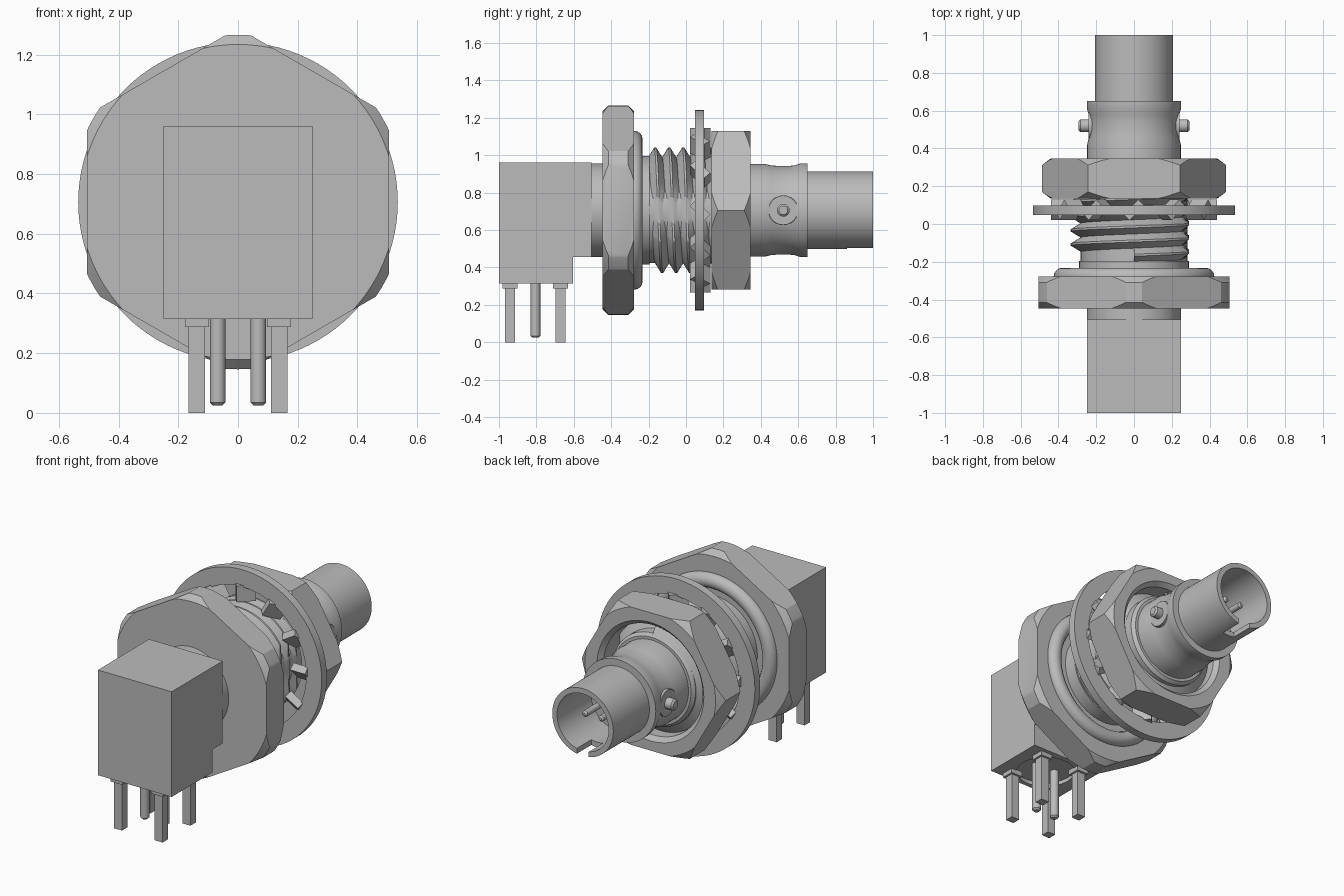
import bpy, bmesh
from math import sin, cos, pi, radians
from mathutils import Matrix, Vector

if "Cube" in bpy.data.objects:
    bpy.data.objects.remove(bpy.data.objects["Cube"])

AXIS = 0.706      # height of the connector axis

metal = bpy.data.materials.new("grey metal")
metal.use_nodes = True
GREY = (0.5, 0.5, 0.5, 1)
metal.diffuse_color = GREY
for node in metal.node_tree.nodes:
    if node.type == 'BSDF_PRINCIPLED':
        node.inputs["Base Color"].default_value = GREY


def finish(name, bm):
    bmesh.ops.recalc_face_normals(bm, faces=bm.faces[:])
    mesh = bpy.data.meshes.new(name)
    bm.to_mesh(mesh)
    bm.free()
    mesh.materials.append(metal)
    mesh.shade_smooth()
    mesh.set_sharp_from_angle(angle=radians(30))
    obj = bpy.data.objects.new(name, mesh)
    bpy.context.collection.objects.link(obj)
    return obj


def sweep(bm, rings, around, along):
    """Skin a list of vertex rings; close either direction or cap its ends."""
    n, m = len(rings), len(rings[0])
    for i in range(n if around else n - 1):
        for j in range(m if along else m - 1):
            a, b = rings[i], rings[(i + 1) % n]
            k = (j + 1) % m
            bm.faces.new((a[j], b[j], b[k], a[k]))


def lathe(name, profile, closed=False, sides=80, phase=0.0):
    """Turn (radius, y) points about the connector axis."""
    bm = bmesh.new()
    rings = []
    for i in range(sides):
        a = phase + 2 * pi * i / sides
        rings.append([bm.verts.new((r * sin(a), y, AXIS + r * cos(a))) for r, y in profile])
    sweep(bm, rings, True, closed)
    if not closed:
        bm.faces.new([ring[0] for ring in rings])
        bm.faces.new([ring[-1] for ring in rings])
    return finish(name, bm)


def box(name, x, y, z):
    bm = bmesh.new()
    bmesh.ops.create_cube(bm, size=1)
    for v in bm.verts:
        v.co = [lo + (c + 0.5) * (hi - lo) for c, (lo, hi) in zip(v.co, (x, y, z))]
    return finish(name, bm)


def rod(name, start, direction, length, radius, bevel=0.01):
    """Round pin with a chamfered tip."""
    bm = bmesh.new()
    turn = Vector(direction).to_track_quat('Z', 'Y').to_matrix()
    rings = []
    for i in range(24):
        a = 2 * pi * i / 24
        rings.append([bm.verts.new(Vector(start) + turn @ Vector((r * cos(a), r * sin(a), h)))
                      for r, h in ((radius, 0), (radius, length - bevel), (radius - bevel, length))])
    sweep(bm, rings, True, False)
    bm.faces.new([ring[0] for ring in rings])
    bm.faces.new([ring[-1] for ring in rings])
    return finish(name, bm)


def carve(obj, cutter, operation):
    mod = obj.modifiers.new("cut", 'BOOLEAN')
    mod.object, mod.operation, mod.solver = cutter, operation, 'EXACT'
    graph = bpy.context.evaluated_depsgraph_get()
    mesh = bpy.data.meshes.new_from_object(obj.evaluated_get(graph))
    obj.modifiers.clear()
    obj.data = mesh
    bpy.data.objects.remove(cutter)
    mesh.shade_smooth()
    mesh.set_sharp_from_angle(angle=radians(25))


# Right-angle housing with a round recess underneath
housing = box("housing", (-.25, .25), (-1, -.605), (.315, .96))
carve(housing, rod("recess_cutter", (0, -.805, .25), (0, 0, 1), .09, .17, .001), 'DIFFERENCE')
box("housing_step", (-.25, .25), (-.605, -.505), (.455, .96))
lathe("neck", [(.25, -.51), (.25, -.44)])

# Square legs with collars, and round contact pins
for side in (-1, 1):
    for y in (-.94, -.67):
        x = side * .1375
        box("square_leg", (x - .0275, x + .0275), (y - .0265, y + .0265), (0, .3))
        box("leg_collar", (x - .04, x + .04), (y - .04, y + .04), (.288, .32))
    rod("round_pin", (side * .068, -.805, .36), (0, 0, -1), .335, .026)
    rod("inner_contact", (side * .055, .67, AXIS), (0, 1, 0), .24, .019)

# Front hexagonal flange, chamfered by a turned shape
flange = lathe("front_flange", [(.583, -.447), (.583, -.277)], sides=6)
carve(flange, lathe("flange_cutter", [(.525, -.45), (.56, -.415), (.56, -.309), (.525, -.274)]), 'INTERSECT')

# Sealing ring and shoulder
lathe("sealing_ring", [(.38 + .045 * cos(t * pi / 8), -.277 + .045 * sin(t * pi / 8))
                       for t in range(16)], closed=True)
lathe("shoulder", [(.29, -.29), (.29, -.195)])
lathe("thread_core", [(.282, -.21), (.282, .31), (.265, .33)])

# Helical thread with one flattened side
bm = bmesh.new()
PITCH, STEPS, TURNS = .075, 96, 6
ridge = [(.27, -.008), (.335, .032), (.335, .043), (.27, .083)]
rings = []
for i in range(STEPS * TURNS + 1):
    a = 2 * pi * i / STEPS
    base = -.2025 + PITCH * i / STEPS
    rings.append([bm.verts.new((min(r * sin(a), .29), base + y, AXIS + r * cos(a))) for r, y in ridge])
sweep(bm, rings, False, False)
bm.faces.new(rings[0])
bm.faces.new(rings[-1])
finish("thread", bm)

# Lock washer ring with twisted inner teeth
lathe("lock_washer", [(.535, .047), (.535, .097), (.43, .097), (.43, .047)], closed=True, sides=96)
bm = bmesh.new()
for i in range(12):
    place = (Matrix.Translation((0, .075, AXIS)) @ Matrix.Rotation(2 * pi * i / 12, 4, 'Y')
             @ Matrix.Translation((0, 0, .39)) @ Matrix.Rotation(radians(45), 4, 'Z')
             @ Matrix.Diagonal((.11, .045, .1, 1)))
    bmesh.ops.create_cube(bm, size=1, matrix=place)
finish("washer_teeth", bm)

# Rear hexagonal nut, chamfered and bored
nut = lathe("rear_nut", [(.488, .136), (.488, .346)], sides=6, phase=pi / 6)
carve(nut, lathe("nut_cutter", [(.44, .134), (.49, .172), (.49, .31), (.44, .348),
                                (.365, .348), (.337, .32), (.337, .134)], closed=True), 'INTERSECT')

# Hollow barrel with a waist and a keyway at the mouth
barrel = lathe("barrel", [(.248, .3), (.248, .42), (.24, .455), (.236, .5), (.236, .545),
                          (.24, .58), (.25, .61), (.25, .65), (.207, .65), (.207, 1),
                          (.175, 1), (.175, .67)])
carve(barrel, box("keyway_cutter", (-.04, .04), (.86, 1.1), (.4, .62)), 'DIFFERENCE')

# Bayonet lugs on flat bosses
for side in (-1, 1):
    rod("lug_boss", (side * .18, .52, AXIS), (side, 0, 0), .062, .08, .002)
    rod("bayonet_lug", (side * .2, .52, AXIS), (side, 0, 0), .094, .034)
